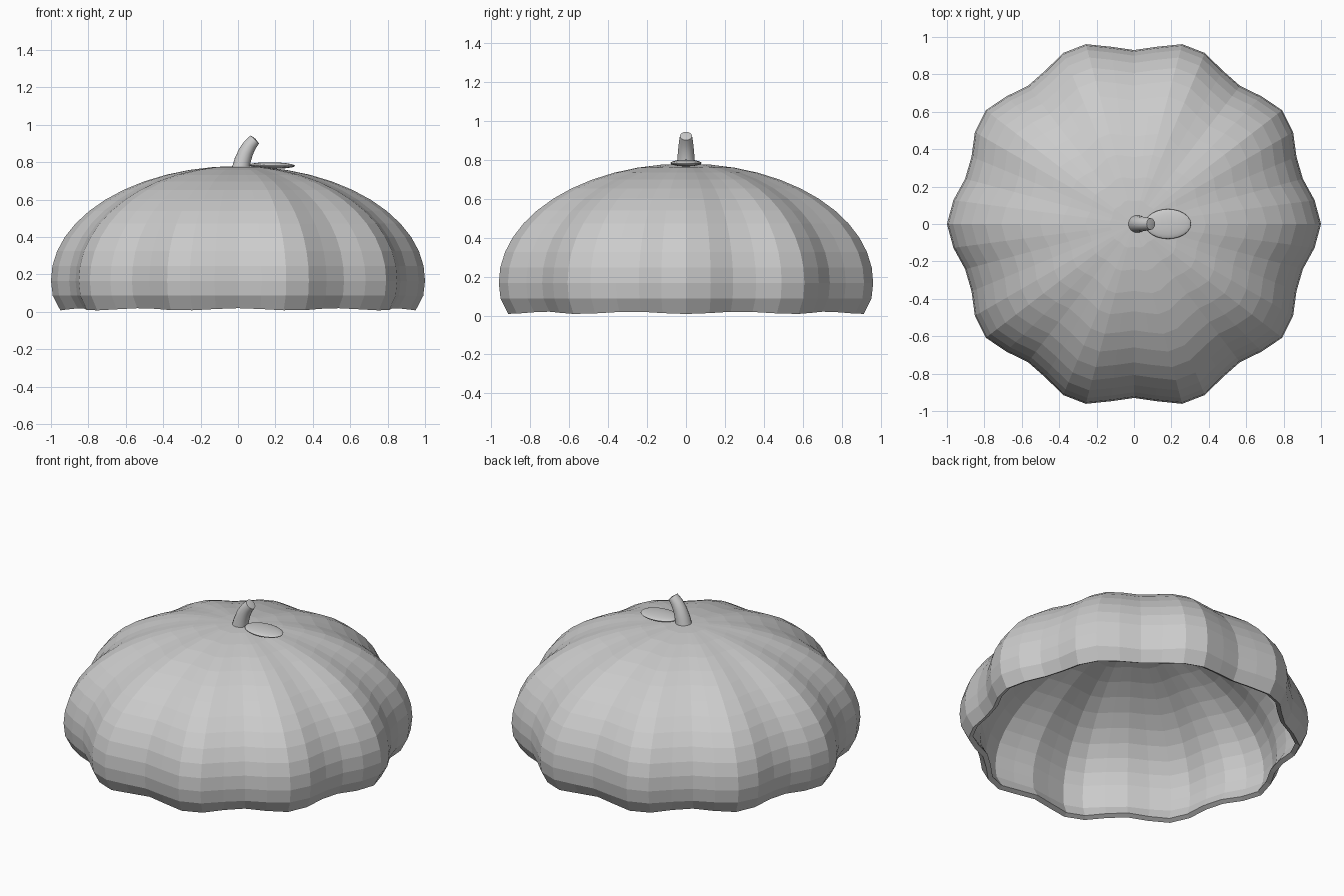
import bpy, bmesh, math
from mathutils import Vector

cube = bpy.data.objects.get("Cube")
if cube:
    bpy.data.objects.remove(cube, do_unlink=True)

grey = bpy.data.materials.new("plain_grey")
grey.use_nodes = True
COLOUR = (0.6, 0.6, 0.6, 1)
grey.diffuse_color = COLOUR
grey.node_tree.nodes["Principled BSDF"].inputs["Base Color"].default_value = COLOUR


def loft(name, rings, cap_start=None, cap_end=None):
    """Skin a list of closed rings; a cap is a single point closing an end."""
    bm = bmesh.new()
    loops = [[bm.verts.new(p) for p in ring] for ring in rings]
    n = len(loops[0])
    for low, high in zip(loops, loops[1:]):
        for i in range(n):
            j = (i + 1) % n
            bm.faces.new((low[i], low[j], high[j], high[i]))
    for point, loop in ((cap_start, loops[0]), (cap_end, loops[-1])):
        if point is not None:
            tip = bm.verts.new(point)
            for i in range(n):
                bm.faces.new((loop[i], loop[(i + 1) % n], tip))
    bmesh.ops.recalc_face_normals(bm, faces=bm.faces)
    mesh = bpy.data.meshes.new(name)
    bm.to_mesh(mesh)
    bm.free()
    mesh.materials.append(grey)
    obj = bpy.data.objects.new(name, mesh)
    bpy.context.collection.objects.link(obj)
    return obj


def smooth(obj, angle):
    bpy.ops.object.select_all(action='DESELECT')
    obj.select_set(True)
    bpy.context.view_layer.objects.active = obj
    bpy.ops.object.shade_smooth_by_angle(angle=math.radians(angle))


# Hollow ribbed shell: ellipsoid cap with ten lobes
SEGMENTS, RINGS, LOBES = 48, 14, 10
CENTRE_Z, HEIGHT = 0.17, 0.61
START = -math.asin(0.162 / HEIGHT)
rings = []
for k in range(RINGS):
    lat = START + (math.pi / 2 - START) * k / RINGS
    ring = []
    for s in range(SEGMENTS):
        a = math.tau * s / SEGMENTS
        lobe = math.cos(LOBES * a)
        r = math.cos(lat) * (0.965 + 0.035 * lobe)
        z = CENTRE_Z + HEIGHT * math.sin(lat)
        if k == 0:  # gently wavy lower rim
            r *= 0.985
            z += 0.006 * (1 - lobe)
        ring.append((r * math.cos(a), r * math.sin(a), z))
    rings.append(ring)
shell = loft("ribbed_shell", rings, cap_end=(0, 0, CENTRE_Z + HEIGHT))
wall = shell.modifiers.new("wall", 'SOLIDIFY')
wall.thickness = 0.03
wall.offset = -1

# Bent, tapering stem
path = [(0.015, 0.765, 0.048), (0.025, 0.81, 0.044), (0.042, 0.855, 0.04),
        (0.064, 0.893, 0.036), (0.09, 0.922, 0.031)]
rings = []
for i, (x, z, radius) in enumerate(path):
    lean = math.radians(8 + 9 * i)
    side = Vector((math.cos(lean), 0, -math.sin(lean)))
    rings.append([Vector((x, 0, z)) + radius * (math.cos(a) * side + math.sin(a) * Vector((0, 1, 0)))
                  for a in (math.tau * s / 16 for s in range(16))])
centres = [sum(r, Vector()) / len(r) for r in (rings[0], rings[-1])]
stem = loft("stem", rings, centres[0], centres[1] + Vector((0.003, 0, 0.004)))
smooth(stem, 40)

# Flat oval leaf beside the stem
bpy.ops.mesh.primitive_uv_sphere_add(segments=24, ring_count=12, location=(0.182, 0, 0.783))
leaf = bpy.context.object
leaf.name = "leaf"
leaf.scale = (0.123, 0.08, 0.017)
leaf.rotation_euler = (0, math.radians(1), 0)
leaf.data.materials.append(grey)
smooth(leaf, 40)
